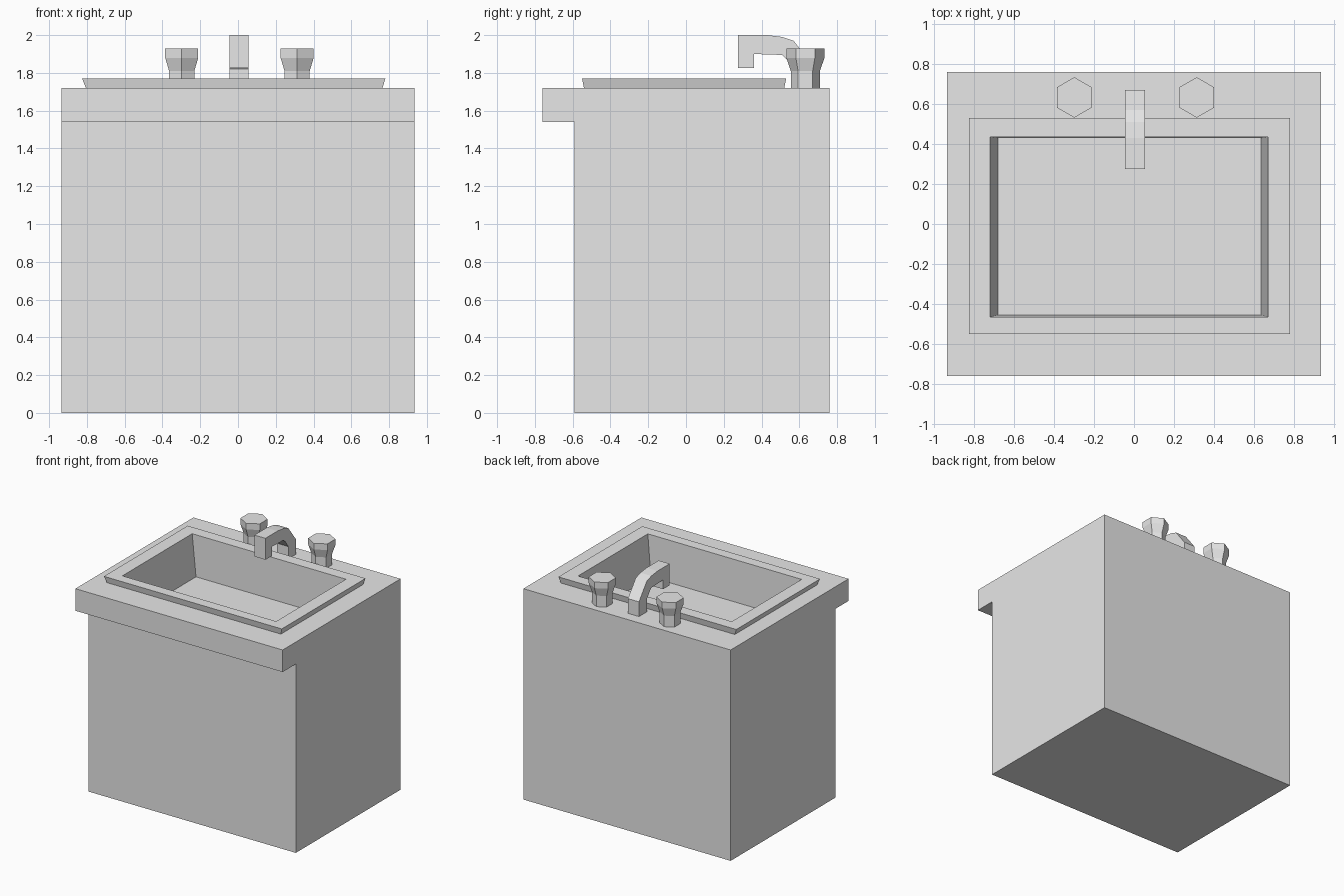
import bpy, bmesh, math

cube = bpy.data.objects.get("Cube")
if cube:
    bpy.data.objects.remove(cube, do_unlink=True)

grey = bpy.data.materials.new("plain grey")
grey.use_nodes = True
grey.diffuse_color = (0.8, 0.8, 0.8, 1)
grey.node_tree.nodes["Principled BSDF"].inputs["Base Color"].default_value = (0.8, 0.8, 0.8, 1)


def loft(name, rings):
    """Join equal-length point rings with side faces and cap both ends."""
    bm = bmesh.new()
    loops = [[bm.verts.new(p) for p in ring] for ring in rings]
    n = len(loops[0])
    for a, b in zip(loops, loops[1:]):
        for i in range(n):
            j = (i + 1) % n
            bm.faces.new((a[i], a[j], b[j], b[i]))
    bm.faces.new(loops[0][::-1])
    bm.faces.new(loops[-1])
    bmesh.ops.recalc_face_normals(bm, faces=bm.faces)
    mesh = bpy.data.meshes.new(name)
    bm.to_mesh(mesh)
    bm.free()
    mesh.materials.append(grey)
    obj = bpy.data.objects.new(name, mesh)
    bpy.context.collection.objects.link(obj)
    return obj


def side_profile(name, points, x0, x1):
    return loft(name, [[(x, y, z) for y, z in points] for x in (x0, x1)])


def rect(x0, x1, y0, y1, z):
    return [(x0, y0, z), (x1, y0, z), (x1, y1, z), (x0, y1, z)]


def cut(obj, cutter):
    mod = obj.modifiers.new("basin cut", "BOOLEAN")
    mod.operation = "DIFFERENCE"
    mod.solver = "EXACT"
    mod.object = cutter
    bpy.context.view_layer.objects.active = obj
    bpy.ops.object.modifier_apply(modifier=mod.name)


# Cabinet with the worktop overhanging at the front
cabinet = side_profile("cabinet", [(-0.59, 0), (0.76, 0), (0.76, 1.72), (-0.76, 1.72),
                                   (-0.76, 1.54), (-0.59, 1.54)], -0.935, 0.935)

# Raised sink rim, undercut towards the worktop
rim = loft("sink_rim", [rect(-0.805, 0.765, -0.54, 0.52, 1.72),
                        rect(-0.825, 0.78, -0.55, 0.53, 1.77)])

# Tapered basin hollow
hollow = loft("basin_cutter", [rect(-0.68, 0.635, -0.455, 0.43, 1.43),
                               rect(-0.718, 0.67, -0.465, 0.435, 1.77),
                               rect(-0.718, 0.67, -0.465, 0.435, 1.9)])
hollow.hide_render = True
for part in (cabinet, rim):
    cut(part, hollow)
bpy.data.objects.remove(hollow, do_unlink=True)

# Arched tap spout
side_profile("tap_spout", [(0.275, 1.825), (0.275, 2.0), (0.43, 2.0), (0.51, 1.99),
                           (0.57, 1.97), (0.67, 1.84), (0.67, 1.72), (0.57, 1.72),
                           (0.57, 1.82), (0.535, 1.87), (0.51, 1.895), (0.36, 1.9),
                           (0.36, 1.825)], -0.045, 0.055)

# Hexagonal tap handles
for name, cx in (("right_handle", -0.298), ("left_handle", 0.313)):
    rings = []
    for z, r in ((1.72, 0.077), (1.81, 0.077), (1.88, 0.101), (1.93, 0.101)):
        angles = [math.radians(30 + 60 * k) for k in range(6)]
        rings.append([(cx + r * math.cos(a), 0.632 + r * math.sin(a), z) for a in angles])
    loft(name, rings)
